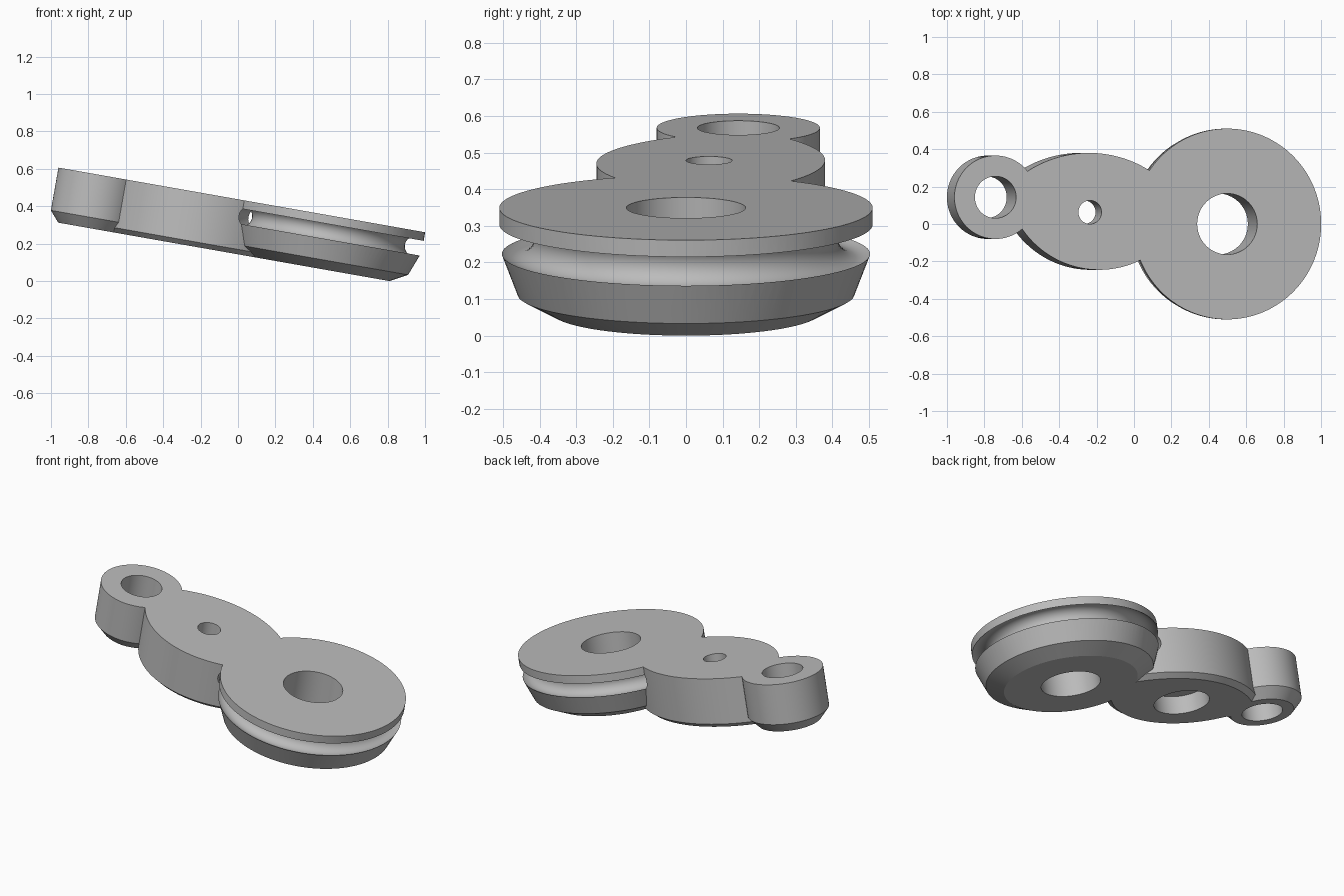
import bpy, bmesh, math
from mathutils import Matrix

if "Cube" in bpy.data.objects:
    bpy.data.objects.remove(bpy.data.objects["Cube"])

TOP, BASE = 0.432, 0.142
TILT = math.radians(10)


def make_solid(name, loops):
    """Skin stacked closed loops (bottom to top) and cap both ends."""
    bm = bmesh.new()
    rings = [[bm.verts.new(p) for p in loop] for loop in loops]
    n = len(rings[0])
    for a, b in zip(rings, rings[1:]):
        for i in range(n):
            j = (i + 1) % n
            bm.faces.new((a[i], a[j], b[j], b[i]))
    bm.faces.new(rings[0][::-1])
    bm.faces.new(rings[-1])
    bmesh.ops.recalc_face_normals(bm, faces=bm.faces)
    me = bpy.data.meshes.new(name)
    bm.to_mesh(me)
    bm.free()
    ob = bpy.data.objects.new(name, me)
    bpy.context.collection.objects.link(ob)
    return ob


def circle(cx, cy, r, z, n=112):
    return [(cx + r * math.cos(2 * math.pi * i / n),
             cy + r * math.sin(2 * math.pi * i / n), z) for i in range(n)]


def disc(name, cx, cy, profile):
    return make_solid(name, [circle(cx, cy, r, z) for r, z in profile])


def lens(inset, z, n=40):
    """Outline of the middle body: two shallow arcs."""
    us = [-0.70 + 0.80 * i / n for i in range(n + 1)]
    rb, rt = 0.51 - inset, 0.62 - inset
    low = [(u, 0.265 - math.sqrt(max(rb**2 - (u + 0.265)**2, 0.06)), z) for u in us]
    high = [(u, -0.24 + math.sqrt(rt**2 - (u + 0.32)**2), z) for u in us]
    return low + high[::-1]


def combine(target, other, operation):
    mod = target.modifiers.new(operation.lower(), 'BOOLEAN')
    mod.operation, mod.solver, mod.object = operation, 'EXACT', other
    other.hide_render = True
    bpy.context.view_layer.update()
    dg = bpy.context.evaluated_depsgraph_get()
    me = bpy.data.meshes.new_from_object(target.evaluated_get(dg))
    target.modifiers.clear()
    target.data = me
    bpy.data.objects.remove(other)


# Large grooved disc, middle body and small end disc
link = disc("link_plate", 0.43, 0, [(0.367, BASE), (0.46, 0.192), (0.506, 0.312),
                                    (0.51, 0.35), (0.51, TOP)])
body = make_solid("middle_body", [lens(0.03, BASE), lens(0, 0.168), lens(0, TOP)])
end = disc("end_disc", -0.828, 0.143, [(0.173, BASE), (0.223, 0.20), (0.223, TOP)])
combine(link, body, 'UNION')
combine(link, end, 'UNION')

# Through holes and the wider recess underneath the middle one
for u, y, r, z0, z1 in [(0.43, 0, 0.163, 0, 0.6), (-0.828, 0.143, 0.112, 0, 0.6),
                        (-0.315, 0.063, 0.063, 0, 0.6), (-0.315, 0.063, 0.152, 0, 0.245)]:
    combine(link, disc("hole_cutter", u, y, [(r, z0), (r, z1)]), 'DIFFERENCE')

# Round groove around the large disc
bpy.ops.mesh.primitive_torus_add(major_radius=0.47, minor_radius=0.055, major_segments=112,
                                 minor_segments=32, location=(0.43, 0, 0.348))
combine(link, bpy.context.object, 'DIFFERENCE')

# Tilt the part and rest it on the ground
link.data.transform(Matrix.Rotation(TILT, 4, 'Y'))
low = min(v.co.z for v in link.data.vertices)
link.data.transform(Matrix.Translation((0, 0, -low)))

# Single grey finish, smooth walls with sharp rims
grey = bpy.data.materials.new("plain grey")
grey.diffuse_color = (0.5, 0.5, 0.5, 1)
grey.use_nodes = True
grey.node_tree.nodes["Principled BSDF"].inputs["Base Color"].default_value = grey.diffuse_color
link.data.materials.clear()
link.data.materials.append(grey)
for p in link.data.polygons:
    p.material_index = 0
bpy.ops.object.select_all(action='DESELECT')
link.select_set(True)
bpy.context.view_layer.objects.active = link
bpy.ops.object.shade_smooth_by_angle(angle=math.radians(20))
